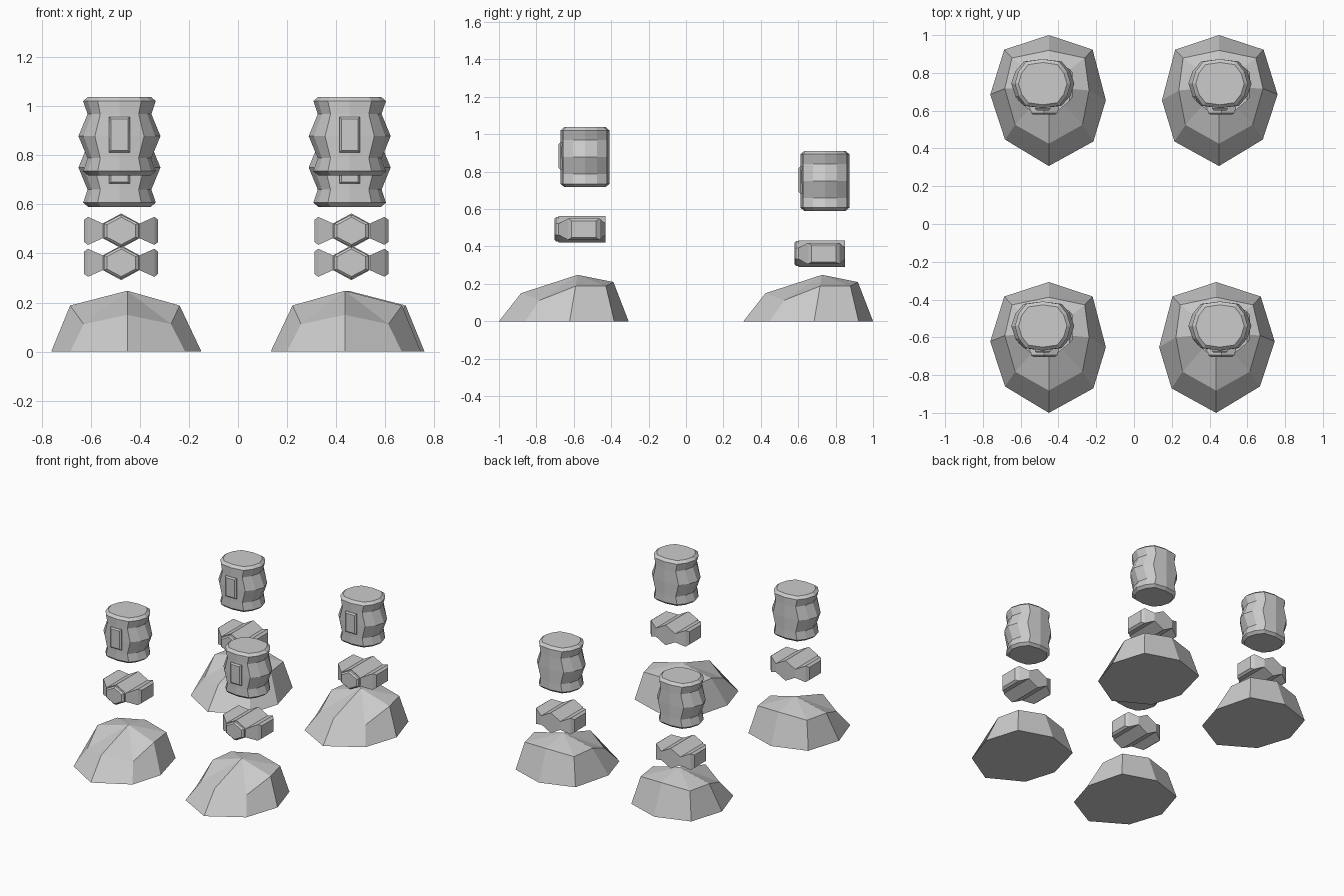
import bpy, bmesh
from mathutils import Vector

if "Cube" in bpy.data.objects:
    bpy.data.objects.remove(bpy.data.objects["Cube"])

grey = bpy.data.materials.new("stone grey")
grey.diffuse_color = (0.6, 0.6, 0.6, 1)
grey.use_nodes = True
grey.node_tree.nodes["Principled BSDF"].inputs["Base Color"].default_value = grey.diffuse_color


def make(name, rings, loc, sx, tip=None):
    """Loft equal-length point rings, cap the ends, mirror in x when sx is -1."""
    bm = bmesh.new()
    vr = [[bm.verts.new((p[0] * sx, p[1], p[2])) for p in r] for r in rings]
    n = len(rings[0])
    for a, b in zip(vr, vr[1:]):
        for i in range(n):
            j = (i + 1) % n
            bm.faces.new((a[i], a[j], b[j], b[i]))
    bm.faces.new(vr[0])
    if tip:
        # quads of the crown meet at one peak point
        t = bm.verts.new((tip[0] * sx, tip[1], tip[2]))
        for i in range(n):
            bm.faces.new((vr[-1][i], vr[-1][(i + 1) % n], t))
    else:
        bm.faces.new(vr[-1])
    bmesh.ops.recalc_face_normals(bm, faces=bm.faces)
    me = bpy.data.meshes.new(name)
    bm.to_mesh(me)
    bm.free()
    me.materials.append(grey)
    ob = bpy.data.objects.new(name, me)
    ob.location = loc
    bpy.context.collection.objects.link(ob)
    return ob


# foot: ground outline, upper rim and peak
FOOT_BASE = [(0, .345, 0), (.232, .268, 0), (.302, 0, 0), (.236, -.218, 0),
             (0, -.348, 0), (-.232, -.208, 0), (-.31, .03, 0), (-.236, .268, 0)]
FOOT_RIM = [(0, .264, .21), (.19, .224, .188), (.213, .052, .188), (.178, -.13, .112),
            (0, -.23, .15), (-.178, -.13, .112), (-.233, .062, .188), (-.195, .224, .188)]
FOOT_PEAK = (0, .072, .248)


def foot(name, x, y, s):
    make(name, [FOOT_BASE, FOOT_RIM], (x, y, 0), s, FOOT_PEAK)


# ankle: stations along x as (x, front y, back y, half height)
STATIONS = [(-.151, -.045, .085, .045), (-.135, -.065, .105, .057),
            (-.075, -.115, .135, .03), (0, -.115, .135, .071),
            (.075, -.115, .135, .03), (.135, -.065, .105, .057),
            (.151, -.045, .085, .045)]


def ankle(name, x, y, z, s):
    rings = [[(px, f, -h), (px, b, -h), (px, b, h), (px, f, h)]
             for px, f, b, h in STATIONS]
    make(name, rings, (x, y, z), s)
    # six-sided boss on the front
    hexagon = [(0, 1), (1, .45), (1, -.45), (0, -1), (-1, -.45), (-1, .45)]
    boss = [[(hx * w, py, hz * h) for hx, hz in hexagon]
            for py, w, h in ((-.11, .07, .066), (-.128, .07, .066), (-.137, .058, .056))]
    make(name + "_boss", boss, (x, y, z), s)


# shin: rounded section, pinched sideways at two heights
QUARTER = [(1, 0), (.87, .5), (.6, .9), (0, 1)]
SECTION = (QUARTER + [(-a, b) for a, b in QUARTER[2::-1]]
           + [(-a, -b) for a, b in QUARTER[1:]] + [(a, -b) for a, b in QUARTER[2:0:-1]])
LEVELS = [(-.16, .128, .112), (-.143, .148, .13), (-.09, .13, .13), (0, .167, .13),
          (.09, .13, .13), (.143, .148, .13), (.16, .128, .112)]


def shin(name, x, y, z, s):
    rings = [[(a * w, b * d, h) for a, b in SECTION] for h, w, d in LEVELS]
    make(name, rings, (x, y, z), s)
    # raised plate on the front
    plate = [[(a * w, py, .006 + b * h) for a, b in ((-1, -1), (1, -1), (1, 1), (-1, 1))]
             for py, w, h in ((-.11, .042, .072), (-.132, .042, .072), (-.141, .034, .064))]
    make(name + "_plate", plate, (x, y, z), s)


# four legs: side name, mirror sign, shin x, ankle x, front and rear foot x
for side, s, shin_x, ankle_x, foot_f, foot_r in (
        ("left", 1, -.483, -.476, -.451, -.451),
        ("right", -1, .455, .462, .435, .45)):
    foot("front_foot_" + side, foot_f, -.652, s)
    foot("rear_foot_" + side, foot_r, .655, s)
    ankle("front_ankle_" + side, ankle_x, -.566, .492, s)
    ankle("rear_ankle_" + side, ankle_x, .716, .362, s)
    shin("front_shin_" + side, shin_x, -.54, .878, s)
    shin("rear_shin_" + side, shin_x, .743, .75, s)
